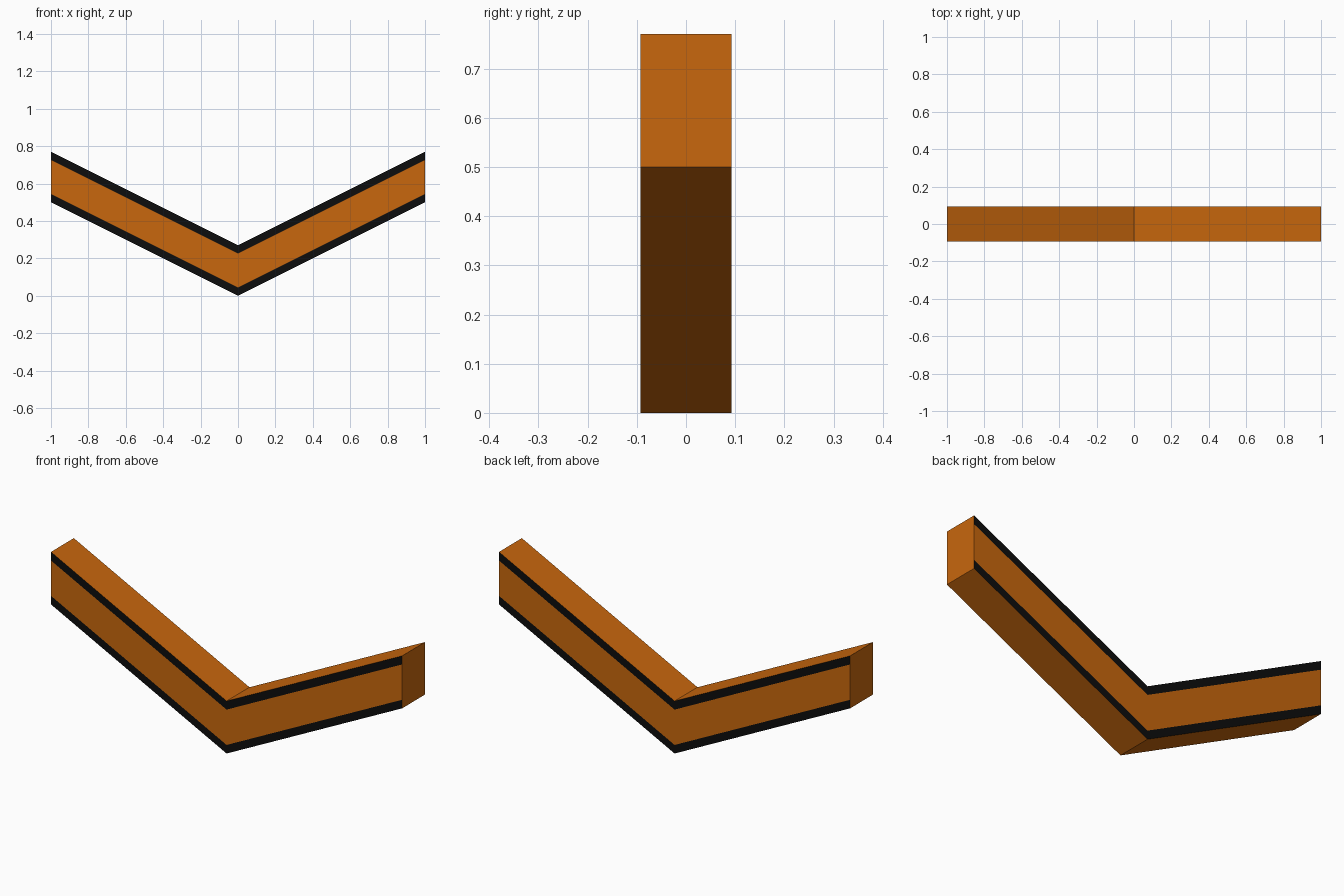
import bpy
import bmesh

cube = bpy.data.objects.get("Cube")
if cube:
    bpy.data.objects.remove(cube, do_unlink=True)


def make_material(name, color):
    mat = bpy.data.materials.new(name)
    mat.use_nodes = True
    mat.diffuse_color = color
    mat.node_tree.nodes["Principled BSDF"].inputs["Base Color"].default_value = color
    return mat


orange = make_material("orange", (0.58, 0.136, 0.004, 1))
black = make_material("black", (0.004, 0.004, 0.004, 1))

HALF_DEPTH = 0.093
RISE = 0.5        # height gained by each arm
HEIGHT = 0.27     # vertical thickness of the arms
STRIPE = 0.044    # vertical width of the edge stripes

# Chevron face, split into a lower stripe, middle band and upper stripe
bm = bmesh.new()
rows = []
for offset in (0, STRIPE, HEIGHT - STRIPE, HEIGHT):
    rows.append([bm.verts.new((x, -HALF_DEPTH, RISE * abs(x) + offset))
                 for x in (-1, 0, 1)])
for low, high in zip(rows, rows[1:]):
    for i in range(2):
        bm.faces.new((low[i], low[i + 1], high[i + 1], high[i]))

# Give the chevron its depth, keeping the front face
result = bmesh.ops.extrude_face_region(bm, geom=bm.faces[:], use_keep_orig=True)
back = [v for v in result["geom"] if isinstance(v, bmesh.types.BMVert)]
bmesh.ops.translate(bm, verts=back, vec=(0, 2 * HALF_DEPTH, 0))
bmesh.ops.recalc_face_normals(bm, faces=bm.faces[:])

# Black stripes along the edges of the front and back only
for face in bm.faces:
    center = face.calc_center_median()
    level = center.z - RISE * abs(center.x)
    on_stripe = level < STRIPE or level > HEIGHT - STRIPE
    face.material_index = int(abs(face.normal.y) > 0.9 and on_stripe)

mesh = bpy.data.meshes.new("chevron_beam")
bm.to_mesh(mesh)
bm.free()
mesh.materials.append(orange)
mesh.materials.append(black)
beam = bpy.data.objects.new("chevron_beam", mesh)
bpy.context.collection.objects.link(beam)
